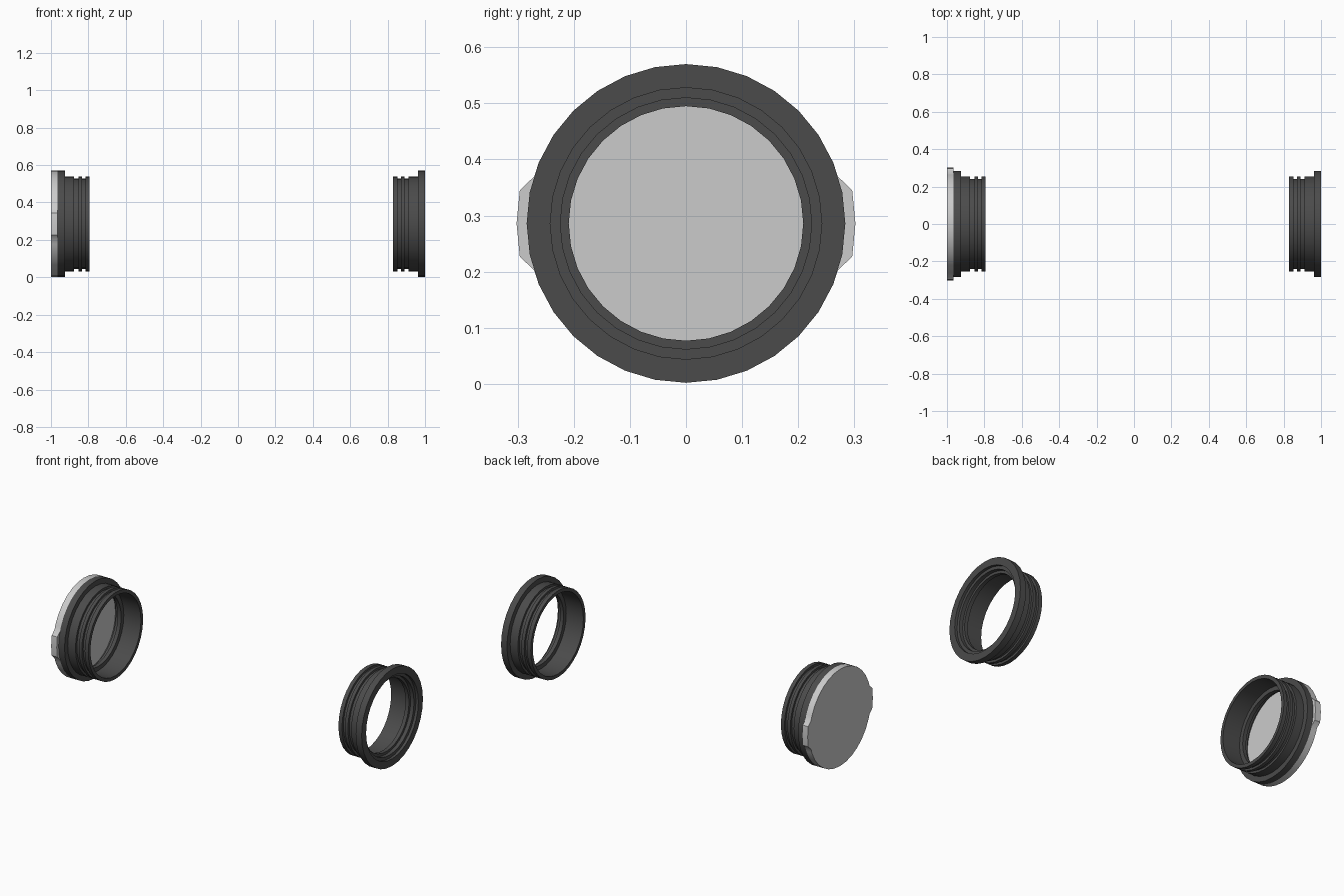
import bpy, bmesh, math

if "Cube" in bpy.data.objects:
    bpy.data.objects.remove(bpy.data.objects["Cube"])

SIDES = 32
R = 0.284      # flange radius
CZ = 0.286     # height of the axis


def finish(name, bm, color=None, angle=30):
    bmesh.ops.recalc_face_normals(bm, faces=bm.faces)
    me = bpy.data.meshes.new(name)
    bm.to_mesh(me)
    bm.free()
    ob = bpy.data.objects.new(name, me)
    bpy.context.collection.objects.link(ob)
    if color:
        mat = bpy.data.materials.new(name + "_colour")
        mat.diffuse_color = color
        mat.use_nodes = True
        mat.node_tree.nodes["Principled BSDF"].inputs["Base Color"].default_value = mat.diffuse_color
        me.materials.append(mat)
    bpy.ops.object.select_all(action='DESELECT')
    ob.select_set(True)
    bpy.context.view_layer.objects.active = ob
    bpy.ops.object.shade_smooth_by_angle(angle=math.radians(angle))
    return ob


# Closed ring section: (distance inward from the flange face, radius)
PROFILE = [
    # outside: flange, neck, two grooves, end band
    (0.0, R), (0.038, R), (0.038, 0.254), (0.088, 0.254),
    (0.088, 0.241), (0.110, 0.241), (0.110, 0.254), (0.129, 0.254),
    (0.129, 0.241), (0.148, 0.241), (0.148, 0.254), (0.171, 0.254),
    # inside: bore, lip, stepped seat
    (0.171, 0.234), (0.060, 0.234), (0.060, 0.209), (0.038, 0.209),
    (0.038, 0.224), (0.016, 0.224), (0.016, 0.242), (0.0, 0.242),
]


def ring(name, face_x, direction):
    bm = bmesh.new()
    loops = []
    for i in range(SIDES):
        a = 2 * math.pi * i / SIDES
        loops.append([bm.verts.new((face_x + direction * d, r * math.cos(a),
                                    CZ + r * math.sin(a))) for d, r in PROFILE])
    n = len(PROFILE)
    for i in range(SIDES):
        a, b = loops[i], loops[(i + 1) % SIDES]
        for j in range(n):
            k = (j + 1) % n
            bm.faces.new((a[j], a[k], b[k], b[j]))
    return finish(name, bm, (0.07, 0.07, 0.07, 1))


ring("open_collar", 1.0, -1)
ring("capped_collar", -0.964, 1)

# Cap disc with two grip tabs on the y sides
outline = []
step = 360 / SIDES
for i in range(SIDES):
    deg = i * step
    off = min(abs(((deg + 90) % 180) - 90), 90)
    outline.append((deg, 0.302 if off < step + 0.1 else R))
for base in (0, 180):
    for s in (-17.3, 17.3):
        outline.append(((base + s) % 360, 0.283))
outline.sort()

bm = bmesh.new()
verts = [bm.verts.new((-1.0, r * math.cos(math.radians(d)),
                       CZ + r * math.sin(math.radians(d)))) for d, r in outline]
face = bm.faces.new(verts)
ext = bmesh.ops.extrude_face_region(bm, geom=[face], use_keep_orig=True)
bmesh.ops.translate(bm, vec=(0.036, 0, 0),
                    verts=[g for g in ext["geom"] if isinstance(g, bmesh.types.BMVert)])
finish("end_cap", bm)
